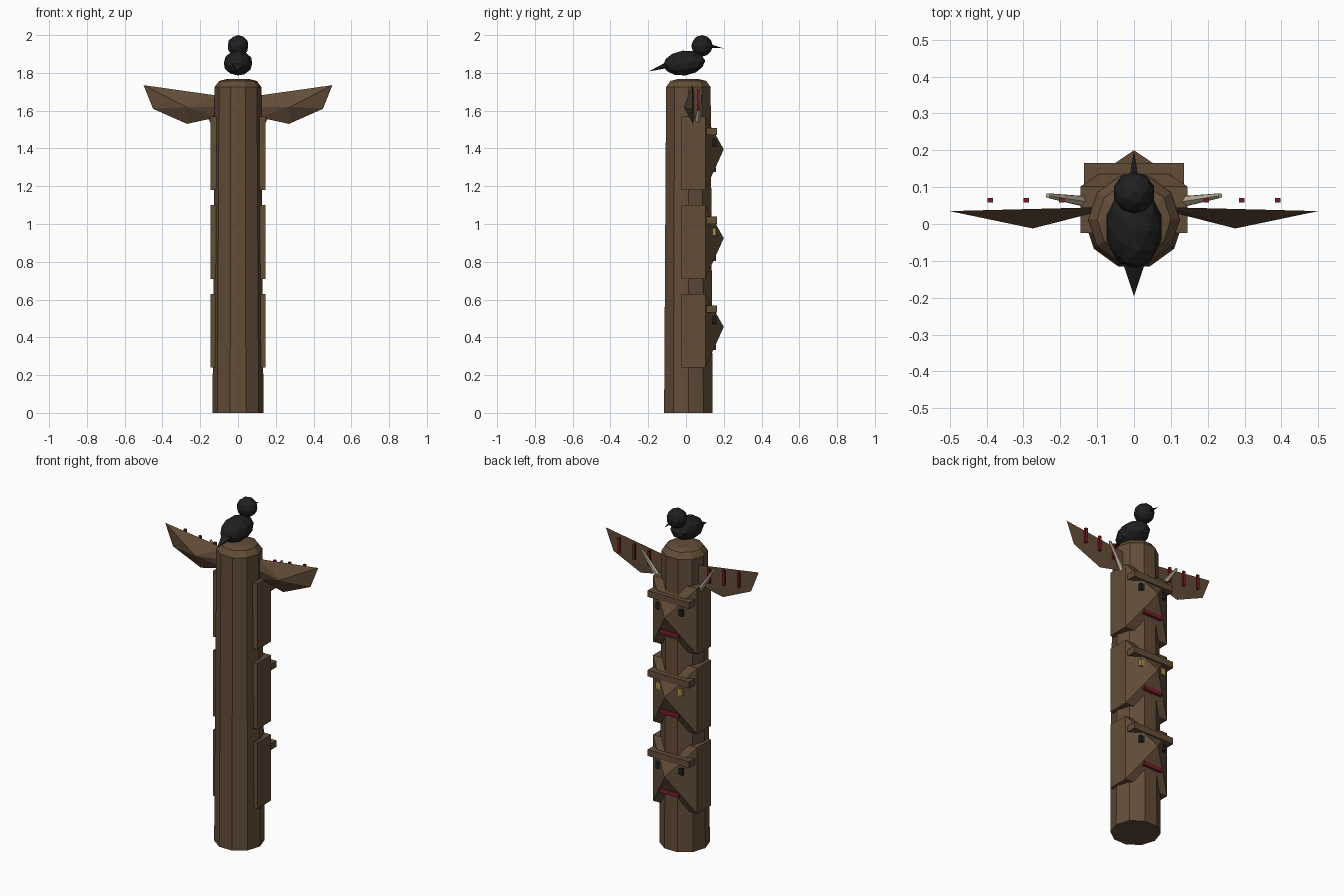
import bpy, bmesh, math
from mathutils import Vector, Matrix

if "Cube" in bpy.data.objects:
    bpy.data.objects.remove(bpy.data.objects["Cube"], do_unlink=True)


def material(name, rgb):
    m = bpy.data.materials.new(name)
    m.use_nodes = True
    m.diffuse_color = (*rgb, 1)
    bsdf = m.node_tree.nodes["Principled BSDF"]
    bsdf.inputs["Base Color"].default_value = (*rgb, 1)
    bsdf.inputs["Roughness"].default_value = 0.9
    return m


WOOD = material("carved wood", (0.125, 0.074, 0.04))
BLACK = material("black", (0.014, 0.014, 0.015))
RED = material("dark red", (0.17, 0.015, 0.018))
BONE = material("bone", (0.5, 0.43, 0.33))
YELLOW = material("ochre yellow", (0.4, 0.26, 0.06))


def finish(name, bm, mat):
    bmesh.ops.recalc_face_normals(bm, faces=bm.faces)
    mesh = bpy.data.meshes.new(name)
    bm.to_mesh(mesh)
    bm.free()
    mesh.materials.append(mat)
    ob = bpy.data.objects.new(name, mesh)
    bpy.context.collection.objects.link(ob)
    return ob


def box(name, centre, size, mat):
    bm = bmesh.new()
    bmesh.ops.create_cube(bm, size=1,
                          matrix=Matrix.Translation(centre) @ Matrix.Diagonal((*size, 1)))
    return finish(name, bm, mat)


def hull(name, points, mat):
    bm = bmesh.new()
    for p in points:
        bm.verts.new(p)
    bmesh.ops.convex_hull(bm, input=bm.verts)
    return finish(name, bm, mat)


def cone(name, start, end, r1, r2, sides, mat, flat=1.0):
    a, b = Vector(start), Vector(end)
    turn = (b - a).to_track_quat('Z', 'Y').to_matrix().to_4x4()
    bm = bmesh.new()
    bmesh.ops.create_cone(bm, cap_ends=True, segments=sides, radius1=r1, radius2=r2,
                          depth=(b - a).length,
                          matrix=Matrix.Translation((a + b) / 2) @ turn @ Matrix.Diagonal((1, flat, 1, 1)))
    return finish(name, bm, mat)


def ball(name, centre, radii, mat, tilt=0):
    bm = bmesh.new()
    bmesh.ops.create_icosphere(bm, subdivisions=2, radius=1,
                               matrix=Matrix.Translation(centre) @ Matrix.Rotation(tilt, 4, 'X')
                               @ Matrix.Diagonal((*radii, 1)))
    return finish(name, bm, mat)


# Ten-sided tapered pole with a bevelled crown
SIDES, POLE_Y = 10, 0.0125
bm = bmesh.new()
rings = []
for radius, z in [(0.135, 0), (0.124, 1.725), (0.1, 1.757), (0.06, 1.767)]:
    rings.append([bm.verts.new((radius * math.cos(math.tau * i / SIDES),
                                POLE_Y + radius * math.sin(math.tau * i / SIDES), z))
                  for i in range(SIDES)])
for low, high in zip(rings, rings[1:]):
    for i in range(SIDES):
        j = (i + 1) % SIDES
        bm.faces.new((low[i], low[j], high[j], high[i]))
bm.faces.new(rings[0])
bm.faces.new(rings[-1])
finish("pole", bm, WOOD)

# Three carved faces stacked on the back of the pole
for level, (label, eye_mat) in enumerate([("lower", BLACK), ("middle", YELLOW), ("upper", BLACK)]):
    z = 0.47 * level
    corners = [(x, y, z + h) for x in (-0.145, 0.145) for y in (-0.025, 0.102) for h in (0.24, 0.63)]
    hull(label + "_face", corners + [(0, 0.2, z + 0.455)], WOOD)
    box(label + "_brow", (0, 0.136, z + 0.55), (0.27, 0.058, 0.038), WOOD)
    box(label + "_mouth", (0, 0.145, z + 0.347), (0.125, 0.03, 0.026), RED)
    for side, s in (("left", 1), ("right", -1)):
        box(f"{label}_{side}_eye", (s * 0.07, 0.147, z + 0.49), (0.034, 0.026, 0.04), eye_mat)

# Wings with painted bars and a bone horn on each side
outline = [(0.11, 0.045, 1.68), (0.5, 0.035, 1.735), (0.45, 0.035, 1.61),
           (0.27, 0.038, 1.53), (0.11, 0.045, 1.565)]
for side, s in (("left", 1), ("right", -1)):
    points = outline + [(0.275, -0.012, 1.62), (0.11, 0.03, 1.62)]
    hull(side + "_wing", [(s * x, y, z) for x, y, z in points], WOOD)
    for i in range(3):
        box(f"{side}_wing_bar_{i + 1}", (s * (0.196 + 0.097 * i), 0.065, 1.645 + 0.013 * i),
            (0.015, 0.012, 0.09), RED)
    cone(side + "_horn", (s * 0.125, 0.06, 1.535), (s * 0.234, 0.077, 1.69),
         0.017, 0.007, 6, BONE)

# Perched bird
ball("bird_body", (0, -0.01, 1.852), (0.078, 0.113, 0.066), BLACK, tilt=0.12)
ball("bird_head", (0, 0.085, 1.943), (0.057, 0.057, 0.057), BLACK)
cone("bird_beak", (0, 0.13, 1.942), (0, 0.2, 1.93), 0.013, 0, 6, BLACK, flat=0.7)
cone("bird_tail", (0, -0.09, 1.845), (0, -0.196, 1.808), 0.04, 0, 6, BLACK, flat=0.45)
